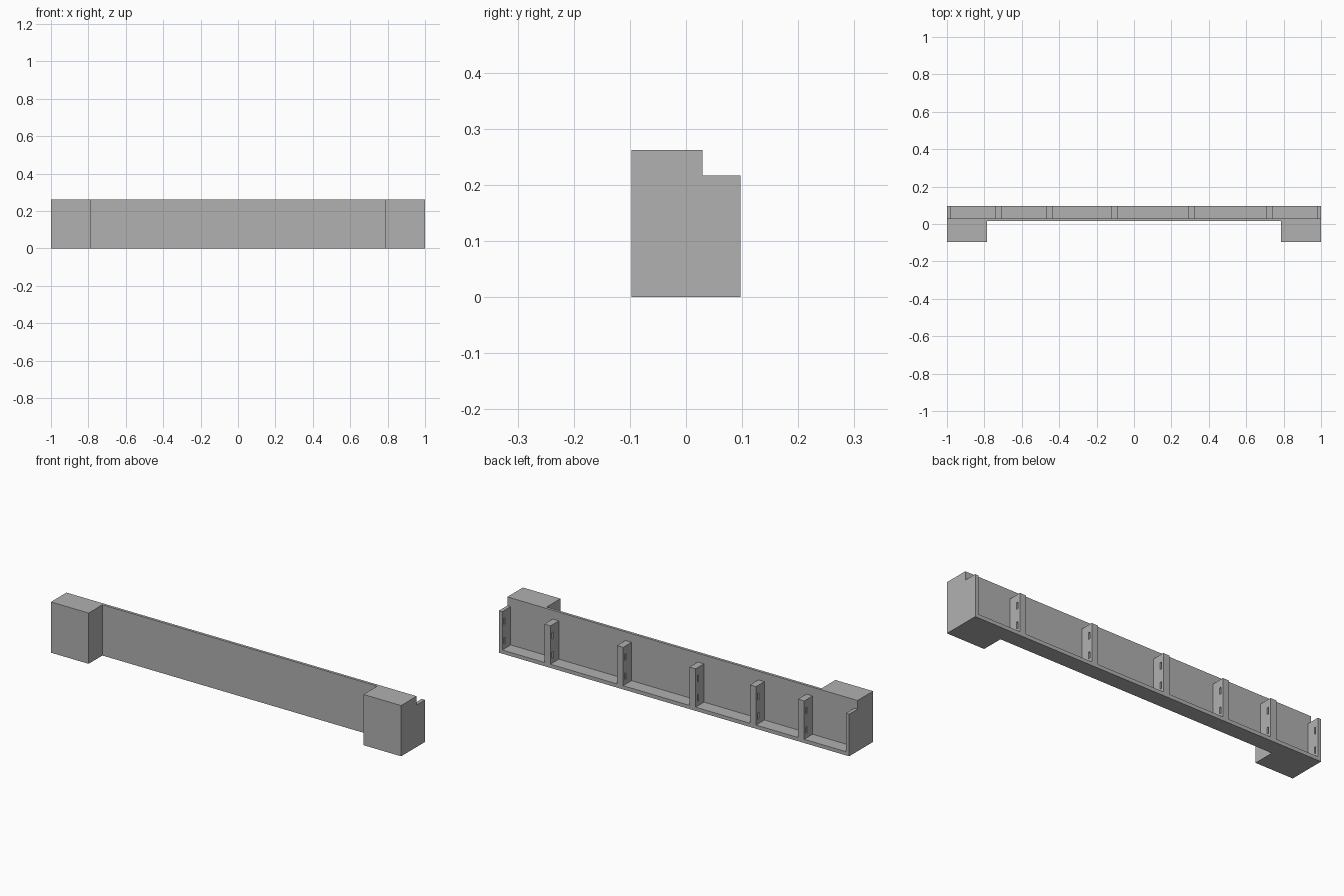
import bpy, bmesh
from mathutils import Vector

if "Cube" in bpy.data.objects:
    bpy.data.objects.remove(bpy.data.objects["Cube"])

grey = bpy.data.materials.new("plain_grey")
grey.diffuse_color = (0.44, 0.44, 0.44, 1)
grey.use_nodes = True
grey.node_tree.nodes["Principled BSDF"].inputs["Base Color"].default_value = grey.diffuse_color

HEIGHT, RIB_TOP, FLOOR = 0.262, 0.217, 0.019
FRONT, PANEL_FRONT, PANEL_BACK, BACK = -0.0975, 0.015, 0.029, 0.0975


def prism(name, outline, direction):
    """Extrude a flat outline along a direction into a solid."""
    bm = bmesh.new()
    face = bm.faces.new([bm.verts.new(p) for p in outline])
    ext = bmesh.ops.extrude_face_region(bm, geom=[face], use_keep_orig=True)
    moved = [g for g in ext["geom"] if isinstance(g, bmesh.types.BMVert)]
    bmesh.ops.translate(bm, verts=moved, vec=Vector(direction))
    bmesh.ops.recalc_face_normals(bm, faces=bm.faces)
    mesh = bpy.data.meshes.new(name)
    bm.to_mesh(mesh)
    bm.free()
    mesh.materials.append(grey)
    obj = bpy.data.objects.new(name, mesh)
    bpy.context.collection.objects.link(obj)
    return obj


# Front panel with a projecting block at each end
half = [(0.785, PANEL_FRONT), (0.785, FRONT), (1, FRONT), (1, PANEL_BACK)]
plan = half + [(-x, y) for x, y in reversed(half)]
prism("front_panel_and_end_blocks", [(x, y, 0) for x, y in plan], (0, 0, HEIGHT))

# Rear frame: a floor strip with upright ribs, as one comb outline
ribs = [(-1, -0.981), (-0.743, -0.708), (-0.468, -0.433), (-0.123, -0.088),
        (0.291, 0.326), (0.706, 0.741), (0.981, 1)]
comb = [(-1, 0)]
for left, right in ribs:
    if left > -1:
        comb.append((left, FLOOR))
    comb += [(left, RIB_TOP), (right, RIB_TOP)]
    if right < 1:
        comb.append((right, FLOOR))
comb.append((1, 0))
frame = prism("rear_frame", [(x, PANEL_BACK, z) for x, z in comb],
              (0, BACK - PANEL_BACK, 0))

# Slots through the inner ribs, blind on the inside of the end ribs
bm = bmesh.new()
for left, right in ribs:
    lo = left - 0.01 if left > -1 else -0.99
    hi = right + 0.01 if right < 1 else 0.99
    for z in (0.06, 0.16):
        cube = bmesh.ops.create_cube(bm, size=1)["verts"]
        bmesh.ops.scale(bm, verts=cube, vec=(hi - lo, 0.009, 0.034))
        bmesh.ops.translate(bm, verts=cube, vec=((lo + hi) / 2, 0.079, z))
mesh = bpy.data.meshes.new("slot_cutter")
bm.to_mesh(mesh)
bm.free()
mesh.materials.append(grey)
cutter = bpy.data.objects.new("slot_cutter", mesh)
bpy.context.collection.objects.link(cutter)
cutter.hide_render = True
cutter.display_type = 'WIRE'

slots = frame.modifiers.new("slots", 'BOOLEAN')
slots.operation = 'DIFFERENCE'
slots.solver = 'EXACT'
slots.object = cutter
